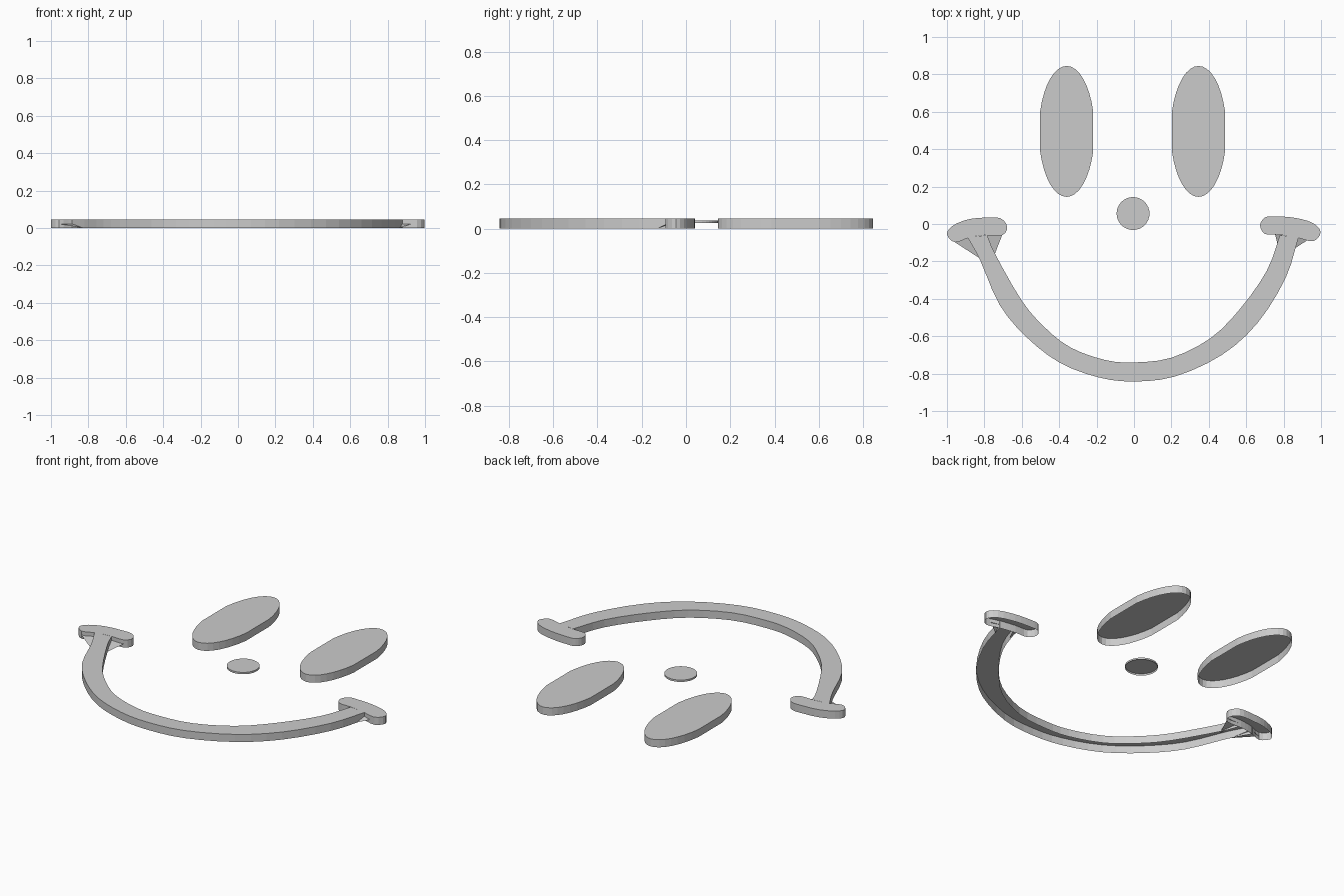
import bpy
from math import sin, cos, radians, tau
from mathutils import Vector

if "Cube" in bpy.data.objects:
    bpy.data.objects.remove(bpy.data.objects["Cube"])

TOP = 0.045


def make(name, verts, faces):
    mesh = bpy.data.meshes.new(name)
    mesh.from_pydata(verts, [], faces)
    mesh.update()
    obj = bpy.data.objects.new(name, mesh)
    bpy.context.collection.objects.link(obj)
    return obj


def smooth(points, steps, closed=False):
    """Catmull-Rom curve through 2D points."""
    p = [Vector(q) for q in points]
    n = len(p)
    if closed:
        get = lambda i: p[i % n]
    else:
        ends = {-1: 2 * p[0] - p[1], n: 2 * p[-1] - p[-2]}
        get = lambda i: ends[i] if i in ends else p[i]
    out = []
    for i in range(n if closed else n - 1):
        a, b, c, d = (get(i + k) for k in (-1, 0, 1, 2))
        for s in range(steps):
            t = s / steps
            out.append(0.5 * (2 * b + (c - a) * t + (2 * a - 5 * b + 4 * c - d) * t ** 2
                              + (3 * b - a - 3 * c + d) * t ** 3))
    if not closed:
        out.append(p[-1])
    return out


def shell(name, outline, z0=0.0, z1=TOP):
    """Flat lid with a skirt, open underneath (outline counter-clockwise)."""
    n = len(outline)
    verts = [(x, y, z) for z in (z0, z1) for x, y in outline]
    faces = [tuple(range(n, 2 * n))]
    faces += [(i, (i + 1) % n, n + (i + 1) % n, n + i) for i in range(n)]
    return make(name, verts, faces)


# Eyes: tall ovals with straight flanks
angles = [radians(s + 9 * k) for s in (18, 198) for k in range(17)]
for name, cx in (("left_eye", -0.36), ("right_eye", 0.345)):
    shell(name, [(cx + 0.149 * cos(a), 0.495 + 0.35 * sin(a)) for a in angles])

# Nose: thin raised disc
shell("nose", [(-0.005 + 0.088 * cos(tau * i / 32), 0.056 + 0.088 * sin(tau * i / 32))
               for i in range(32)], 0.026, 0.037)

# Mouth: curved band between outer and inner edges
outer = smooth([(-0.89, -0.07), (-0.82, -0.20), (-0.72, -0.43), (-0.58, -0.60),
                (-0.40, -0.74), (-0.19, -0.82), (0, -0.842), (0.22, -0.815),
                (0.47, -0.70), (0.66, -0.53), (0.81, -0.29), (0.88, -0.07)], 3)
inner = smooth([(-0.785, -0.06), (-0.74, -0.165), (-0.60, -0.41), (-0.48, -0.55),
                (-0.34, -0.66), (-0.155, -0.727), (0, -0.74), (0.20, -0.715),
                (0.41, -0.61), (0.57, -0.45), (0.71, -0.25), (0.78, -0.06)], 3)
n = len(outer)
verts = [(x, y, z) for line in (outer, inner) for z in (0, TOP) for x, y in line]
faces = []
for i in range(n - 1):
    j = i + 1
    faces += [(i, j, n + j, n + i),                          # outer wall
              (n + i, n + j, 3 * n + j, 3 * n + i),          # top
              (3 * n + i, 3 * n + j, 2 * n + j, 2 * n + i)]  # inner wall
make("mouth", verts, faces)

# Cheek creases at both ends of the mouth
left = [(-0.957, -0.098), (-0.88, -0.072), (-0.80, -0.06), (-0.705, -0.06),
        (-0.678, -0.015), (-0.715, 0.031), (-0.80, 0.034), (-0.89, 0.024),
        (-0.97, -0.01), (-1.0, -0.055)]
right = [(0.70, -0.053), (0.78, -0.058), (0.87, -0.072), (0.957, -0.092),
         (0.998, -0.045), (0.957, 0.005), (0.86, 0.033), (0.755, 0.041),
         (0.70, 0.035), (0.674, -0.007)]
shell("left_cheek", smooth(left, 3, True))
shell("right_cheek", smooth(right, 3, True))

# Small webs bracing creases to the mouth
webs = {
    "left_outer_web": [(-0.957, -0.098), (-0.83, -0.18), (-0.88, -0.072)],
    "left_inner_web": [(-0.785, -0.06), (-0.75, -0.175), (-0.705, -0.06)],
    "right_inner_web": [(0.755, -0.057), (0.77, -0.12), (0.79, -0.06)],
    "right_outer_web": [(0.87, -0.072), (0.86, -0.13), (0.93, -0.085)],
}
for name, tri in webs.items():
    zs = [0.0 if i == 1 else 0.022 for i in range(3)]
    make(name, [(x, y, z) for (x, y), z in zip(tri, zs)], [(0, 1, 2)])
